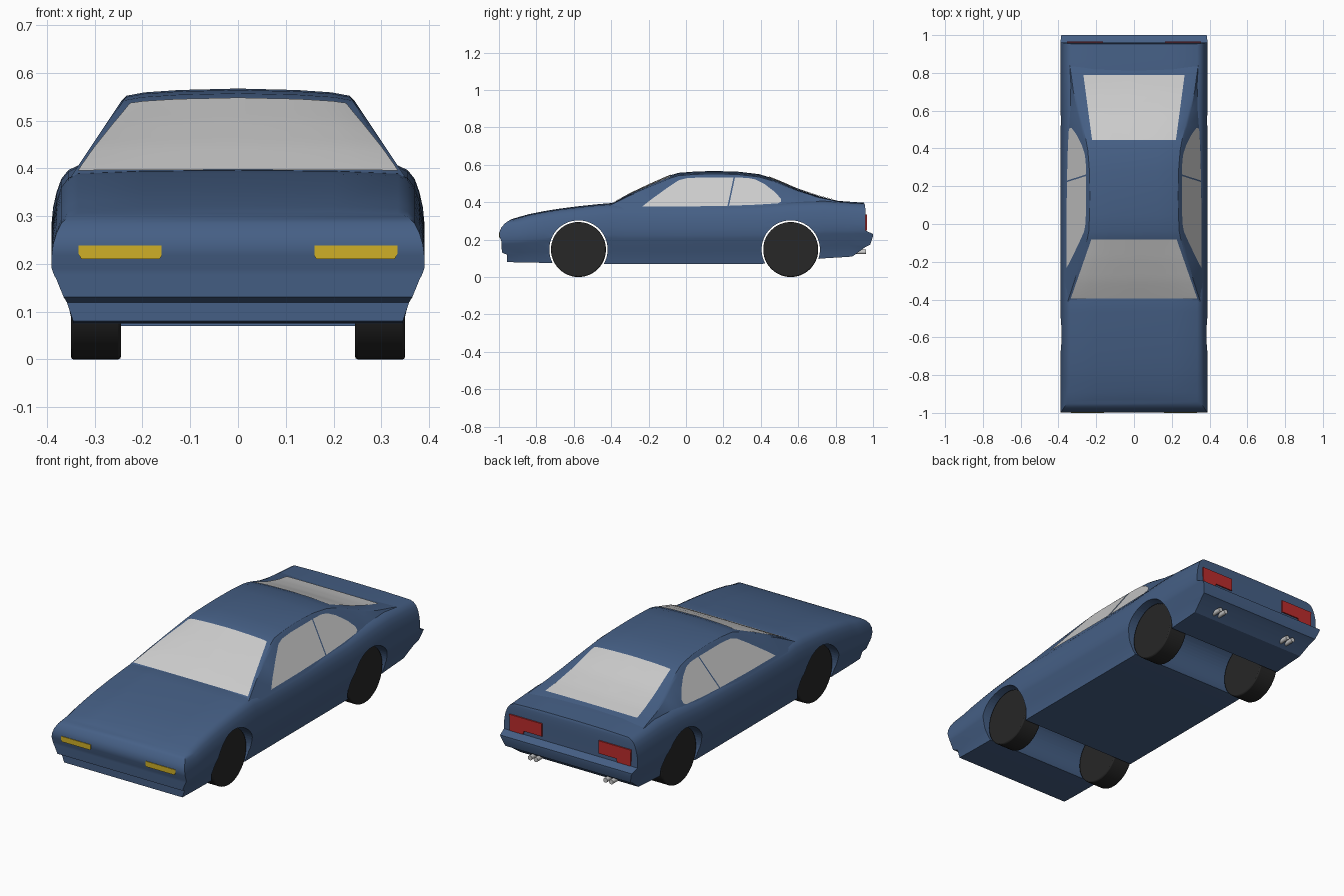
import bpy, bmesh, math

if "Cube" in bpy.data.objects:
    bpy.data.objects.remove(bpy.data.objects["Cube"])


def material(name, r, g, b):
    m = bpy.data.materials.new(name)
    m.diffuse_color = (r, g, b, 1)
    m.use_nodes = True
    m.node_tree.nodes["Principled BSDF"].inputs["Base Color"].default_value = m.diffuse_color
    return m


BLUE = material("blue_paint", 0.06, 0.115, 0.235)
BLACK = material("rubber", 0.02, 0.02, 0.02)
YELLOW = material("yellow_lamp", 0.62, 0.43, 0.02)
RED = material("red_lamp", 0.5, 0.025, 0.025)


def lerp(table, t):
    """Piecewise linear lookup in a sorted list of (key, value)."""
    if t <= table[0][0]:
        return table[0][1]
    for (a, u), (b, v) in zip(table, table[1:]):
        if t <= b:
            return u + (v - u) * (t - a) / (b - a)
    return table[-1][1]


def make(name, bm, mat=None, recalc=True, angle=30):
    bmesh.ops.remove_doubles(bm, verts=bm.verts, dist=1e-5)
    if recalc:
        bmesh.ops.recalc_face_normals(bm, faces=bm.faces)
    me = bpy.data.meshes.new(name)
    bm.to_mesh(me)
    bm.free()
    ob = bpy.data.objects.new(name, me)
    bpy.context.collection.objects.link(ob)
    if mat:
        me.materials.append(mat)
    smooth(ob, angle)
    return ob


def smooth(ob, angle=30):
    bpy.ops.object.select_all(action='DESELECT')
    ob.select_set(True)
    bpy.context.view_layer.objects.active = ob
    bpy.ops.object.shade_smooth_by_angle(angle=math.radians(angle))


def loft(name, halves, mat):
    """Skin half sections (top centre to bottom edge), mirrored in x, with strip caps."""
    bm = bmesh.new()
    rings = []
    for half in halves:
        right = [bm.verts.new(p) for p in half]
        left = [bm.verts.new((-x, y, z)) for x, y, z in half[1:]]
        rings.append(right + left[::-1])
    n = len(rings[0])
    for a, b in zip(rings, rings[1:]):
        for i in range(n):
            j = (i + 1) % n
            bm.faces.new((a[i], a[j], b[j], b[i]))
    for r in (rings[0], rings[-1]):
        bm.faces.new((r[0], r[1], r[-1]))
        for i in range(1, n // 2):
            bm.faces.new((r[i], r[i + 1], r[n - i - 1], r[n - i]))
    return make(name, bm, mat)


def prism(name, outline, y0, y1, mat):
    """Extrude an (x, z) outline along y, once for each side."""
    for side, s in (("right", 1), ("left", -1)):
        bm = bmesh.new()
        f = bm.faces.new([bm.verts.new((s * x, y0, z)) for x, z in outline])
        ext = bmesh.ops.extrude_face_region(bm, geom=[f])["geom"]
        bmesh.ops.translate(bm, vec=(0, y1 - y0, 0),
                            verts=[v for v in ext if isinstance(v, bmesh.types.BMVert)])
        make(f"{name}_{side}", bm, mat)


def cylinder(name, loc, radius, depth, axis, mat=None, sides=48):
    rot = (0, math.pi / 2, 0) if axis == 'x' else (math.pi / 2, 0, 0)
    bpy.ops.mesh.primitive_cylinder_add(vertices=sides, radius=radius, depth=depth,
                                        location=loc, rotation=rot)
    ob = bpy.context.object
    ob.name = name
    if mat:
        ob.data.materials.append(mat)
    return ob


# Lower body: cross-section (half width, fraction of height from the top)
SECTION = [(0, 0), (.2, .005), (.335, .02), (.355, .05), (.37, .11), (.38, .2), (.387, .3),
           (.39, .4), (.39, .52), (.385, .58), (.38, .62), (.365, .78), (.358, .83), (.345, 1)]
NOSE = [(.08, -.957), (.119, -.957), (.131, -.985), (.19, -.987), (.205, -.997), (.241, -.997),
        (.264, -.988), (.285, -.97), (.30, -.95), (.31, -.93)]
TAIL = [(.11, .89), (.13, .94), (.159, .957), (.173, .985), (.185, 1), (.231, 1),
        (.248, .96), (.34, .96), (.38, .958), (.397, .952)]
STATIONS = [(-.89, .322, .078), (-.84, .336, .077), (-.76, .352, .076), (-.68, .365, .075),
            (-.57, .379, .072), (-.465, .390, .07), (-.39, .396, .07), (-.33, .389, .07),
            (0, .388, .07), (.4, .394, .07), (.6, .409, .088), (.74, .412, .1), (.87, .403, .108)]


def section(y, top, bot, end=None):
    pts = [(x, top - f * (top - bot)) for x, f in SECTION]
    return [(x, lerp(end, z) if end else y, z) for x, z in pts]


body = loft("body", [section(0, .31, .08, NOSE)] + [section(*s) for s in STATIONS]
            + [section(0, .397, .11, TAIL)], BLUE)

# Wheel arches cut right across, and the wheels
for end, y in (("front", -.575), ("rear", .56)):
    cutter = cylinder("arch_cutter", (0, y, .147), .156, 1, 'x', sides=64)
    cutter.hide_render = True
    mod = body.modifiers.new("arch", 'BOOLEAN')
    mod.operation = 'DIFFERENCE'
    mod.object = cutter
    bpy.context.view_layer.objects.active = body
    bpy.ops.object.modifier_apply(modifier=mod.name)
    bpy.data.objects.remove(cutter)
    for side, s in (("right", 1), ("left", -1)):
        w = cylinder(f"{end}_wheel_{side}", (s * .2975, y, .147), .147, .105, 'x', BLACK)
        bev = w.modifiers.new("bevel", 'BEVEL')
        bev.width = .006
        bev.segments = 2
        smooth(w, 40)
smooth(body)

# Cabin: centreline height along y, sides leaning in at a constant slope
ROOF = [(-.41, .385), (-.30, .445), (-.19, .497), (-.08, .545), (-.04, .557), (.05, .564),
        (.15, .567), (.28, .563), (.39, .55), (.45, .532), (.52, .503), (.6, .468),
        (.71, .432), (.8, .41), (.84, .4)]


def side_x(z):
    return .345 - (z - .39) * .667


def roof_line(y):
    h = lerp(ROOF, y)
    k = min(1, max(.1, (h - .39) / .15))
    e = side_x(h - .027 * k)
    return [(0, h), (.5 * e, h - .003 * k), (.8 * e, h - .008 * k),
            (e - .012, h - .015 * k), (e, h - .027 * k)]


loft("cabin", [[(x, y, z) for x, z in roof_line(y)] + [(side_x(.36), y, .36)]
               for y, h in ROOF], BLUE)


# Front and rear glass: patches just above the cabin surface
def glass(name, y0, y1, w0, w1, rows=12, cols=16):
    bm = bmesh.new()
    grid = []
    for i in range(rows + 1):
        t = i / rows
        y = y0 + (y1 - y0) * t
        w = w0 + (w1 - w0) * t
        xs = [w * (2 * j / cols - 1) for j in range(cols + 1)]
        grid.append([bm.verts.new((x, y, lerp(roof_line(y), abs(x)) + .004)) for x in xs])
    for a, b in zip(grid, grid[1:]):
        for j in range(cols):
            bm.faces.new((a[j], a[j + 1], b[j + 1], b[j]))
    make(name, bm, recalc=False)


glass("windscreen", -.395, -.082, .335, .226)
glass("rear_window", .445, .79, .222, .268)

# Side glass: two flat panes per side, given as (y, z)
PANES = {
    "door_window": [(-.235, .376), (0, .377), (.222, .381), (.254, .532), (.07, .532),
                    (0, .528), (-.04, .517), (-.1, .477), (-.19, .412)],
    "quarter_window": [(.23, .381), (.38, .387), (.49, .394), (.508, .402), (.508, .418),
                       (.475, .455), (.42, .497), (.37, .522), (.33, .53), (.262, .532)]}
for name, pane in PANES.items():
    for side, s in (("right", 1), ("left", -1)):
        bm = bmesh.new()
        bm.faces.new([bm.verts.new((s * (side_x(z) + .004), y, z)) for y, z in pane[::s]])
        make(f"{name}_{side}", bm, recalc=False)

# Lamps
prism("headlamp", [(.16, .238), (.334, .238), (.334, .222), (.328, .21), (.165, .21),
                   (.16, .216)], -1, -.98, YELLOW)
prism("tail_lamp", [(.165, .335), (.355, .335), (.352, .25), (.275, .25), (.27, .268),
                    (.165, .268)], .94, .967, RED)

# Twin exhaust pipes
for side, s in (("right", 1), ("left", -1)):
    for i, x in enumerate((.203, .237)):
        p = cylinder(f"exhaust_{side}_{i + 1}", (s * x, .915, .134), .012, .095, 'y', sides=20)
        smooth(p)
